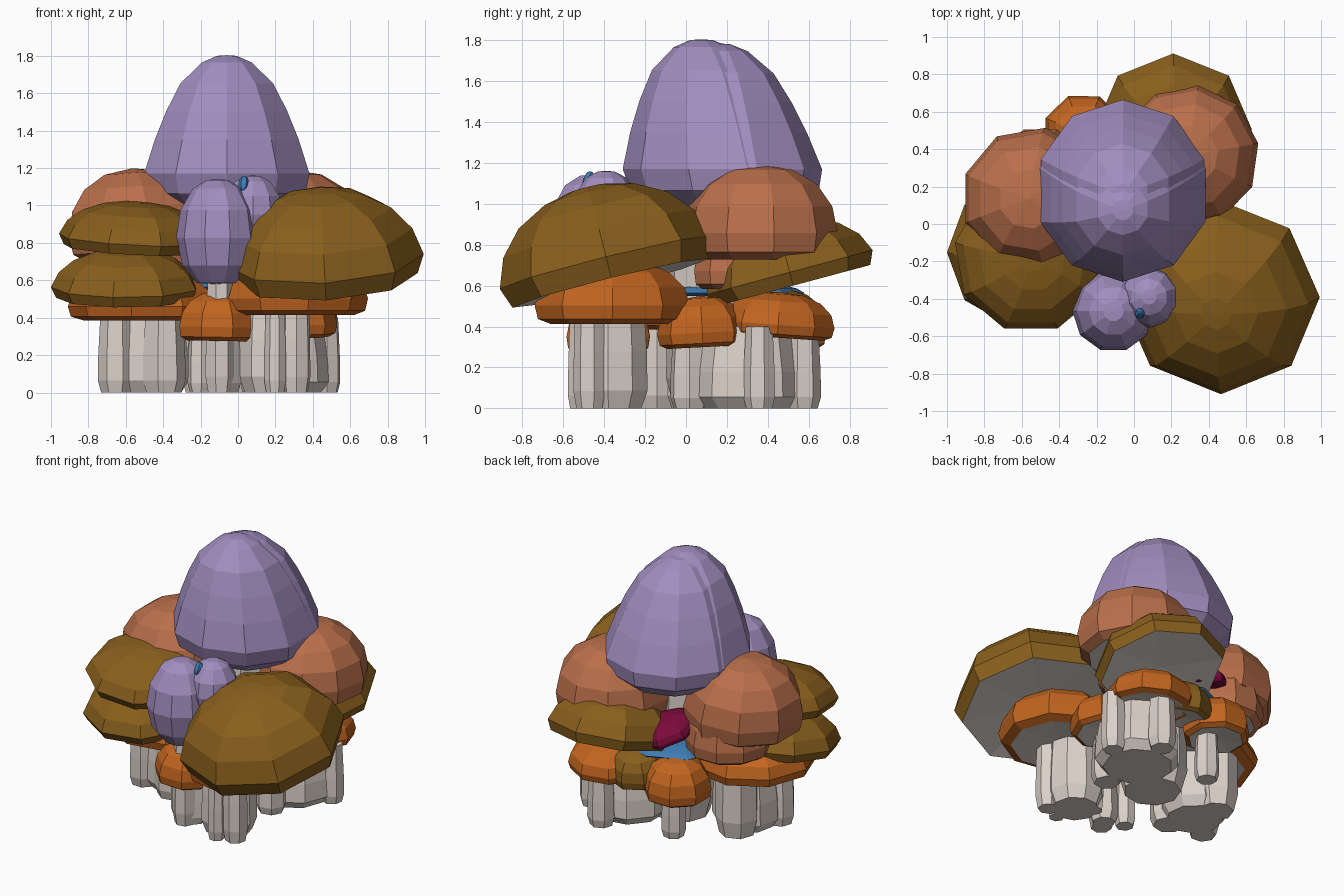
import bpy, bmesh
from math import sin, cos, pi, radians
from mathutils import Euler, Vector

if "Cube" in bpy.data.objects:
    bpy.data.objects.remove(bpy.data.objects["Cube"])


def material(name, rgb):
    m = bpy.data.materials.new(name)
    m.diffuse_color = (*rgb, 1)
    m.use_nodes = True
    m.node_tree.nodes["Principled BSDF"].inputs["Base Color"].default_value = m.diffuse_color
    return m


PURPLE = material("purple", (0.36, 0.27, 0.52))
SALMON = material("salmon", (0.49, 0.16, 0.07))
OLIVE = material("olive", (0.25, 0.115, 0.012))
ORANGE = material("orange", (0.54, 0.13, 0.014))
STEM = material("stem", (0.70, 0.63, 0.58))
BLUE = material("blue", (0.05, 0.20, 0.45))
CRIMSON = material("crimson", (0.20, 0.003, 0.045))


def lathe(name, profile, n, loc, r, h, mats, tilt=(0, 0), spin=0, under=0, lean=0):
    """Spin (radius, height) points into n flat sides; the first 'under' bands use mats[1].
    'lean' shifts the tip along y."""
    bm = bmesh.new()
    rot = Euler((radians(tilt[0]), radians(tilt[1]), 0)).to_matrix()

    def point(pr, pz, a):
        p = Vector((pr * r * cos(a), pr * r * sin(a) + lean * pz, pz * h))
        return bm.verts.new(rot @ p + Vector(loc))

    rings = []
    for pr, pz in profile:
        if pr == 0:
            rings.append([point(0, pz, 0)])
        else:
            rings.append([point(pr, pz, 2 * pi * i / n + radians(spin)) for i in range(n)])
    for k, (a, b) in enumerate(zip(rings, rings[1:])):
        for i in range(n):
            j = (i + 1) % n
            if len(a) == 1:
                f = bm.faces.new((a[0], b[j], b[i]))
            elif len(b) == 1:
                f = bm.faces.new((a[i], a[j], b[0]))
            else:
                f = bm.faces.new((a[i], a[j], b[j], b[i]))
            f.material_index = 1 if k < under else 0
    bmesh.ops.recalc_face_normals(bm, faces=bm.faces)
    me = bpy.data.meshes.new(name)
    bm.to_mesh(me)
    bm.free()
    for m in mats:
        me.materials.append(m)
    ob = bpy.data.objects.new(name, me)
    bpy.context.collection.objects.link(ob)
    return ob


# Cap outlines, from the middle of the underside, round the rim, up to the tip
DOME = [(0, -.08), (.93, -.2), (1, .06), (.9, .42), (.7, .72), (.42, .92), (.16, 1), (0, 1.01)]
ROUND = [(0, -.2), (.8, -.32), (.96, -.22), (1, .05), (.93, .42), (.73, .73), (.42, .93), (0, 1)]
BELL = [(0, -.08), (.72, -.17), (.95, -.05), (1, .1), (.87, .36), (.73, .58), (.56, .79), (.3, .95), (.12, 1), (0, 1.005)]
EGG = [(0, -.7), (.5, -.68), (.85, -.4), (1, .05), (.9, .5), (.6, .85), (.25, .99), (0, 1)]

# Tall purple cap on top, its split rear half, and the two small purple caps in front
lathe("tall_bell_cap", BELL, 10, (-.06, .165, 1.10), .465, .70, [PURPLE, STEM], (0, 0), 18, 1, -.09)
lathe("tall_bell_cap_rear", BELL, 10, (-.06, .21, 1.10), .46, .68, [PURPLE, STEM], (0, 0), 18, 1, -.05)
lathe("egg_cap_large", EGG, 10, (-.11, -.465, .81), .22, .33, [PURPLE, STEM], (0, 0), 0, 1)
lathe("egg_cap_small", EGG, 10, (.08, -.39, .94), .165, .22, [PURPLE, STEM], (0, 0), 18, 1)

# Other caps: name, outline, sides, centre, radius, height, tilt, spin, material
caps = [
    ("salmon_cap_left", ROUND, 9, (-.54, .135, .84), .385, .36, (0, -4), 0, SALMON),
    ("salmon_cap_right", ROUND, 10, (.29, .365, .84), .38, .35, (0, 0), 10, SALMON),
    ("salmon_cap_low_left", ROUND, 10, (-.50, .24, .67), .28, .28, (0, 0), 0, SALMON),
    ("salmon_cap_low_right", ROUND, 10, (.23, .24, .66), .21, .24, (0, 0), 0, SALMON),
    ("olive_cap_big", DOME, 8, (.46, -.385, .69), .535, .40, (14, -3), 0, OLIVE),
    ("olive_cap_left_high", DOME, 9, (-.55, -.17, .81), .415, .21, (5, 3), 10, OLIVE),
    ("olive_cap_left_low", DOME, 9, (-.60, -.15, .55), .40, .22, (8, 0), 20, OLIVE),
    ("olive_cap_back", DOME, 8, (.21, .51, .65), .42, .26, (15, 0), 0, OLIVE),
    ("olive_cap_small", ROUND, 8, (.02, .49, .40), .19, .18, (-8, 0), 0, OLIVE),
    ("orange_cap_front_right", ROUND, 9, (.31, -.36, .49), .385, .24, (0, 0), 0, ORANGE),
    ("orange_cap_front", ROUND, 8, (-.11, -.38, .34), .22, .20, (0, 1), 22, ORANGE),
    ("orange_cap_left", ROUND, 9, (-.50, -.02, .45), .41, .20, (0, 0), 20, ORANGE),
    ("orange_cap_right", ROUND, 8, (.31, .08, .36), .22, .19, (3, 0), 0, ORANGE),
    ("orange_cap_back_right", ROUND, 9, (.25, .45, .40), .28, .17, (-4, 0), 0, ORANGE),
    ("orange_cap_back_left", ROUND, 8, (-.27, .48, .36), .22, .21, (0, 0), 22, ORANGE),
]
for name, prof, n, loc, r, h, tilt, spin, mat in caps:
    lathe(name, prof, n, loc, r, h, [mat, STEM], tilt, spin, 1)

# Flat blue and crimson caps tucked inside, and the blue nub on the small caps
lathe("blue_inner_cap", DOME, 8, (-.09, .22, .56), .36, .06, [BLUE, STEM], (0, 0), 0, 1)
lathe("crimson_inner_cap", ROUND, 7, (-.16, .42, .70), .20, .10, [CRIMSON], (-14, 16))
lathe("blue_nub", EGG, 6, (.03, -.48, 1.11), .028, .05, [BLUE], (-20, 5))

# Stems: x, y, radius, height
STALK = [(0, 0), (.82, 0), (1, .14), (.98, .45), (.85, 1), (0, 1)]
stems = [
    (.22, .30, .27, .40), (.47, .36, .08, .40), (.25, .57, .09, .40),
    (-.22, .45, .08, .36), (-.48, .02, .22, .45), (-.65, -.10, .10, .45),
    (-.40, -.14, .12, .45), (-.20, -.33, .07, .36), (-.07, -.38, .09, .36),
    (.18, -.36, .18, .62), (.31, -.47, .08, .60), (.20, -.52, .06, .45),
    (.24, .02, .10, .37), (-.05, .12, .22, 1.04), (-.52, .18, .14, .82),
    (-.10, -.44, .08, .62), (.07, -.30, .06, .82),
]
for i, (x, y, r, h) in enumerate(stems):
    lathe(f"stem_{i + 1}", STALK, 9 if r > .15 else 7, (x, y, 0), r, h, [STEM], (0, 0), 17 * i)
